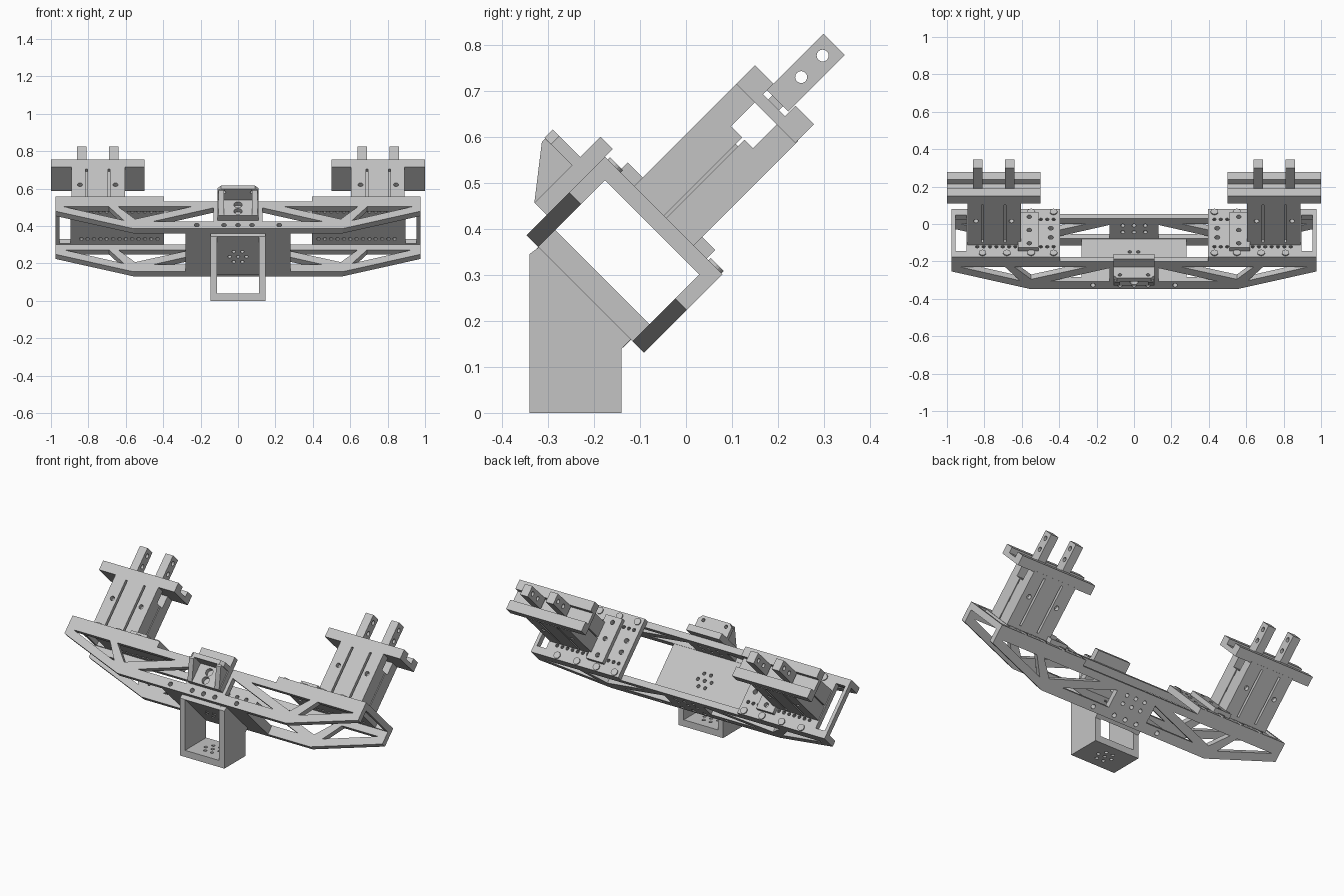
import bpy, bmesh, math
from mathutils import Matrix, Vector

if "Cube" in bpy.data.objects:
    bpy.data.objects.remove(bpy.data.objects["Cube"])

metal = bpy.data.materials.new("light grey metal")
metal.use_nodes = True
metal.diffuse_color = (0.55, 0.55, 0.55, 1)
metal.node_tree.nodes["Principled BSDF"].inputs["Base Color"].default_value = (0.55, 0.55, 0.55, 1)

# Most parts live in a frame (x, u, v) pitched back by 45 degrees
TILT = Matrix.Rotation(math.pi / 4, 3, 'X')
FLAT = Matrix.Identity(3)
ORDER = {'x': lambda a, b, h: (h, a, b),
         'u': lambda a, b, h: (a, h, b),
         'v': lambda a, b, h: (a, b, h)}


def prism(bm, pts, axis, lo, hi, frame=TILT):
    """Extrude a 2D outline along one axis of the frame."""
    place = ORDER[axis]
    rings = [[bm.verts.new(frame @ Vector(place(a, b, h))) for a, b in pts] for h in (lo, hi)]
    n = len(pts)
    faces = [bm.faces.new(rings[0]), bm.faces.new(rings[1])]
    for i in range(n):
        j = (i + 1) % n
        faces.append(bm.faces.new((rings[0][i], rings[0][j], rings[1][j], rings[1][i])))
    bmesh.ops.recalc_face_normals(bm, faces=faces)


def rect(a0, a1, b0, b1):
    return [(a0, b0), (a1, b0), (a1, b1), (a0, b1)]


def disc(a, b, r, n=16):
    return [(a + r * math.cos(math.tau * i / n), b + r * math.sin(math.tau * i / n)) for i in range(n)]


def flip(pts, s):
    return [(s * a, b) for a, b in pts]


def part(name, *solids):
    """Object made of prisms; each solid is a tuple of prism arguments."""
    bm = bmesh.new()
    for s in solids:
        prism(bm, *s)
    mesh = bpy.data.meshes.new(name)
    bm.to_mesh(mesh)
    bm.free()
    mesh.materials.append(metal)
    ob = bpy.data.objects.new(name, mesh)
    bpy.context.collection.objects.link(ob)
    return ob


def cut(ob, *solids):
    """Subtract disjoint prisms and bake the result."""
    tool = part("cutter", *solids)
    tool.hide_render = True
    mod = ob.modifiers.new("cut", 'BOOLEAN')
    mod.operation, mod.solver, mod.object = 'DIFFERENCE', 'EXACT', tool
    deps = bpy.context.evaluated_depsgraph_get()
    mesh = bpy.data.meshes.new_from_object(ob.evaluated_get(deps))
    ob.modifiers.clear()
    ob.data = mesh
    bpy.data.objects.remove(tool)


# Two truss plates with triangular lightening windows
outline = [(-.975, .233), (-.975, .159), (-.56, .028), (.56, .028), (.975, .159), (.975, .233)]
windows = [[(.13, .083), (.45, .083), (.13, .185)],
           [(.25, .193), (.55, .1), (.64, .193)],
           [(.61, .09), (.93, .193), (.69, .193)]]
for name, v0, v1 in (("upper_truss", .482, .518), ("lower_truss", .157, .192)):
    truss = part(name, (outline, 'v', v0, v1))
    holes = [(flip(w, s), 'v', v0 - .02, v1 + .02) for w in windows for s in (1, -1)]
    holes += [(disc(x, .055, .013), 'v', v0 - .02, v1 + .02) for x in (-.22, -.075, 0, .075, .22)]
    holes += [(disc(x, u, .011), 'v', v0 - .02, v1 + .02) for x in (-.06, 0, .06) for u in (.13, .18)]
    cut(truss, *holes)

# Centre plate joining the trusses, with a ring of holes
ring = [(.045 * math.cos(math.tau * i / 6), .33 + .045 * math.sin(math.tau * i / 6)) for i in range(6)]
ring.append((0, .33))
centre = part("centre_plate", (rect(-.28, .28, .192, .482), 'u', .028, .08))
cut(centre, *[(disc(x, v, .01), 'u', 0, .1) for x, v in ring])

# Square foot bracket below the centre plate
cheek = [(-.34, 0), (-.14, 0), (-.14, .14), (-.12, .16), (-.32, .36), (-.34, .345)]
for s, side in ((1, "left"), (-1, "right")):
    part(f"foot_cheek_{side}", (cheek, 'x', min(s * .113, s * .148), max(s * .113, s * .148), FLAT))
base = part("foot_base", (rect(-.113, .113, -.34, -.14), 'v', 0, .04, FLAT))
cut(base, *[(disc(x, v - .57, .01), 'v', -.02, .06, FLAT) for x, v in ring])
top = part("foot_top_plate", (rect(-.113, .113, .197, .482), 'u', .003, .028))
cut(top, *[(disc(x, v, .01), 'u', -.02, .05) for x, v in ring])

# Front lug bracket on the upper truss
lug_base = part("lug_base", (rect(-.11, .11, .09, .293), 'v', .518, .556))
cut(lug_base, *[(disc(0, u, .022), 'v', .53, .6) for u in (.12, .17)])
corner = [(-.11, .556), (.11, .556), (.11, .62), (.09, .64), (-.09, .64), (-.11, .62)]
lug = part("lug_plate", (corner, 'u', .205, .231))
cut(lug, *[(disc(s * .075, .615, .01), 'u', .15, .3) for s in (1, -1)])
for s, side in ((1, "left"), (-1, "right")):
    part(f"lug_gusset_{side}", ([(.09, .556), (.205, .556), (.205, .638), (.195, .638)],
                                'x', s * .09 - .015, s * .09 + .015))

# One gripper assembly per side
for s, side in ((1, "left"), (-1, "right")):
    def box(x0, x1, u0, u1, v0, v1):
        return (flip(rect(x0, x1, u0, u1), s), 'v', v0, v1)

    # Rear mounting plate with end window, adjustment rows and bolts
    plate = part(f"rear_plate_{side}", box(.395, .975, .233, .269, .157, .518))
    holes = [(flip(rect(.895, .955, .2, .475), s), 'u', .2, .3)]
    holes += [(disc(s * (.43 + .034 * i), v, .01, 10), 'u', .2, .3) for i in range(13) for v in (.234, .44)]
    holes += [(disc(s * .445, v, .014), 'u', .2, .3) for v in (.3, .37)]
    cut(plate, *holes)
    part(f"rear_bolts_{side}", *[(disc(s * x, v, .02), 'u', .269, .276)
                                 for x in (.43, .55, .68, .81) for v in (.18, .49)])

    # Foot plate beside the gripper body
    foot = part(f"gripper_foot_{side}", box(.51, .62, .269, .295, .205, .474))
    cut(foot, *[(disc(s * .56, v, .013), 'u', .26, .32) for v in (.24, .34, .44)])

    # Body: two slabs with a slot between, grooves on top and bottom
    for name, v0, v1, face in (("upper", .337, .428, .428), ("lower", .245, .33, .245)):
        slab = part(f"gripper_{name}_slab_{side}", box(.605, .89, .269, .59, v0, v1))
        cuts = [(flip(rect(x - .006, x + .006, .29, .57), s), 'v', face - .02, face + .02) for x in (.69, .81)]
        cuts += [(disc(s * x, .45, .013), 'v', face - .025, face + .025) for x in (.655, .845)]
        cuts.append((rect(.51, .583, .304, .371), 'x', s * .745 - .2, s * .745 + .2))
        cut(slab, *cuts)
    part(f"gripper_core_{side}", box(.63, .86, .269, .49, .33, .337))

    # Wide channel across the end of the body
    channel = [(.583, .247), (.64, .247), (.64, .304), (.608, .304),
               (.608, .371), (.64, .371), (.64, .428), (.583, .428)]
    part(f"cross_channel_{side}", (channel, 'x', s * .75 - .25, s * .75 + .25))

    # Two drilled fingers on short necks
    for i, x in enumerate((.665, .835)):
        finger = part(f"finger_{i + 1}_{side}", box(x - .025, x + .025, .62, .794, .306, .371))
        cut(finger, *[(disc(u, .339, .013), 'x', s * x - .1, s * x + .1) for u in (.693, .759)])
        part(f"finger_neck_{i + 1}_{side}", box(x - .015, x + .015, .605, .62, .322, .355))
